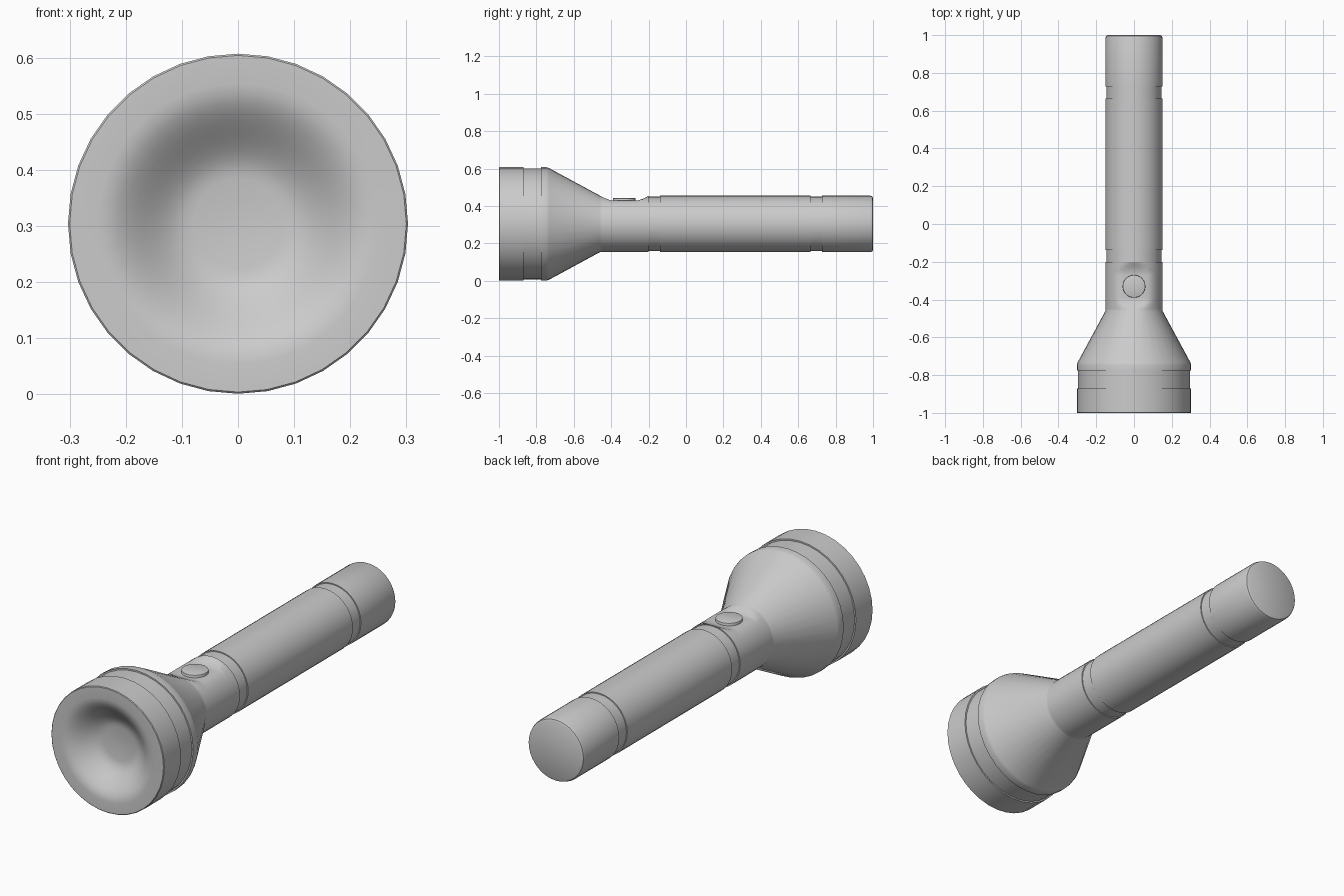
import bpy, bmesh, math

if "Cube" in bpy.data.objects:
    bpy.data.objects.remove(bpy.data.objects["Cube"])

SIDES, CZ = 36, 0.304


def finish(name, bm):
    mesh = bpy.data.meshes.new(name)
    bm.to_mesh(mesh)
    bm.free()
    ob = bpy.data.objects.new(name, mesh)
    bpy.context.collection.objects.link(ob)
    bpy.ops.object.select_all(action='DESELECT')
    ob.select_set(True)
    bpy.context.view_layer.objects.active = ob
    bpy.ops.object.shade_smooth_by_angle(angle=math.radians(30))
    return ob


def lathe(name, profile, limit=None):
    """Revolve (y, radius) points about the long axis; limit(y) caps height."""
    bm = bmesh.new()
    rings = []
    for y, r in profile:
        ring = []
        for j in range(SIDES):
            a = 2 * math.pi * j / SIDES
            z = r * math.cos(a)
            if limit:
                z = min(z, limit(y))
            ring.append(bm.verts.new((r * math.sin(a), y, CZ + z)))
        rings.append(ring)
    for p, q in zip(rings, rings[1:]):
        for j in range(SIDES):
            k = (j + 1) % SIDES
            bm.faces.new((p[j], p[k], q[k], q[j]))
    bmesh.ops.remove_doubles(bm, verts=bm.verts, dist=1e-5)
    return finish(name, bm)


# recess height above the axis for the switch
def switch_recess(y):
    if y <= -0.46 or y >= -0.2:
        return 1.0
    if y < -0.40:
        t = (-0.40 - y) / 0.06
        return 0.125 + 0.026 * t ** 1.2
    if y > -0.27:
        t = (y + 0.27) / 0.07
        return 0.125 + 0.026 * t ** 1.8
    return 0.125


# head: concave lens dish, rim, groove, cone and switch neck
dish = [(-0.91 - 0.09 * (1 - math.cos(math.pi * t / 10)) / 2, 0.08 + 0.17 * t / 10)
        for t in range(11)]
head = [(-0.905, 0.0), (-0.907, 0.04)] + dish + [
    (-1, 0.30), (-0.997, 0.303), (-0.87, 0.303), (-0.87, 0.296),
    (-0.776, 0.296), (-0.776, 0.303), (-0.745, 0.303), (-0.733, 0.299),
    (-0.46, 0.151)]
head += [(-0.46 + 0.01 * i, 0.151) for i in range(1, 27)] + [(-0.2, 0.146)]
lathe("head", head, switch_recess)

# barrel with a groove at each end
lathe("barrel", [(-0.2, 0.146), (-0.138, 0.146), (-0.138, 0.151),
                 (0.665, 0.151), (0.665, 0.146), (0.727, 0.146)])

# tail cap with chamfered end
lathe("tail_cap", [(0.727, 0.146), (0.727, 0.151), (0.985, 0.151),
                   (0.996, 0.147), (1.0, 0.139), (1.0, 0.0)])

# round push button
bm = bmesh.new()
bmesh.ops.create_cone(bm, cap_ends=True, segments=36, radius1=0.06, radius2=0.06, depth=0.03)
top = [e for e in bm.edges if all(v.co.z > 0 for v in e.verts)]
bmesh.ops.bevel(bm, geom=top, offset=0.003, segments=2, affect='EDGES', profile=0.5)
bmesh.ops.translate(bm, verts=bm.verts, vec=(0, -0.33, CZ + 0.123))
finish("switch_button", bm)
